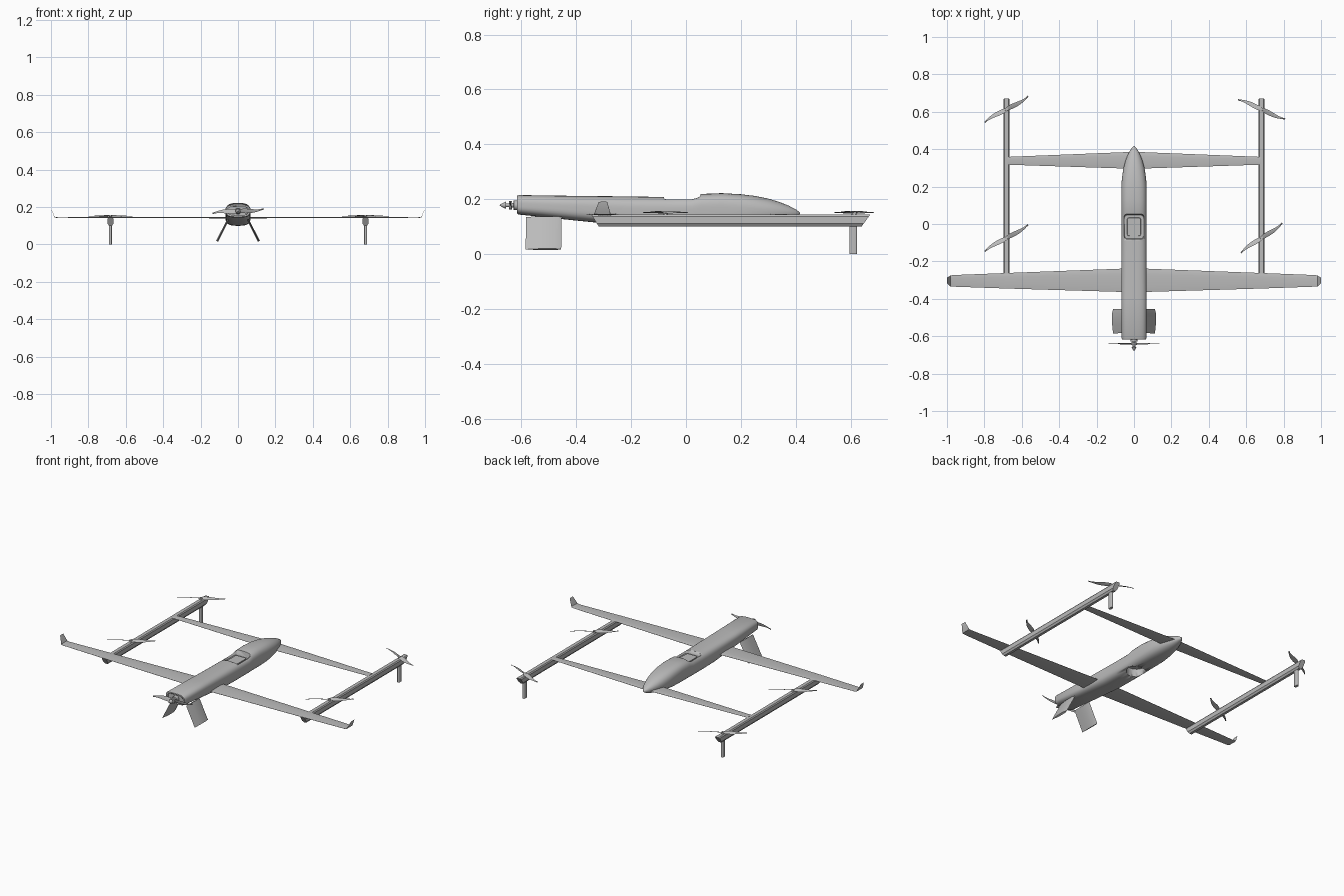
import bpy, bmesh
from math import sin, cos, pi, radians
from mathutils import Matrix, Vector

if "Cube" in bpy.data.objects:
    bpy.data.objects.remove(bpy.data.objects["Cube"])

grey = bpy.data.materials.new("airframe grey")
grey.use_nodes = True
grey.diffuse_color = (0.5, 0.5, 0.5, 1)
grey.node_tree.nodes["Principled BSDF"].inputs["Base Color"].default_value = (0.5, 0.5, 0.5, 1)


def loft(name, rings, smooth=30):
    """Skin a list of equal-length point rings and cap both ends."""
    bm = bmesh.new()
    rows = [[bm.verts.new(p) for p in ring] for ring in rings]
    n = len(rows[0])
    for a, b in zip(rows, rows[1:]):
        for i in range(n):
            j = (i + 1) % n
            bm.faces.new((a[i], a[j], b[j], b[i]))
    bm.faces.new(rows[0])
    bm.faces.new(rows[-1])
    bmesh.ops.recalc_face_normals(bm, faces=bm.faces)
    mesh = bpy.data.meshes.new(name)
    bm.to_mesh(mesh)
    bm.free()
    mesh.materials.append(grey)
    obj = bpy.data.objects.new(name, mesh)
    bpy.context.collection.objects.link(obj)
    bpy.ops.object.select_all(action='DESELECT')
    bpy.context.view_layer.objects.active = obj
    obj.select_set(True)
    bpy.ops.object.shade_smooth_by_angle(angle=radians(smooth))
    return obj


def oval(y, half, top, bottom, power=3.2, n=40):
    """Rounded-square ring across the y axis."""
    mid, h = (top + bottom) / 2, (top - bottom) / 2
    ring = []
    for i in range(n):
        c, s = cos(2 * pi * i / n), sin(2 * pi * i / n)
        k = (abs(c) ** power + abs(s) ** power) ** (-1 / power)
        ring.append((half * c * k, y, mid + h * s * k))
    return ring


def disc(x, y, z, r, axis='Z', n=24):
    ring = [(r * cos(2 * pi * i / n), r * sin(2 * pi * i / n)) for i in range(n)]
    return [(x + a, y + b, z) if axis == 'Z' else (x + a, y, z + b) for a, b in ring]


def plate(x, y, z, half_x, half_y, corner=0.012):
    """Rounded rectangle ring across the z axis."""
    ring = []
    for q, (sx, sy) in enumerate(((1, 1), (-1, 1), (-1, -1), (1, -1))):
        for k in range(5):
            a = pi / 2 * (q + k / 4)
            ring.append((x + sx * (half_x - corner) + corner * cos(a),
                         y + sy * (half_y - corner) + corner * sin(a), z))
    return ring


def cut(target, cutter):
    mod = target.modifiers.new("cut", 'BOOLEAN')
    mod.object, mod.operation, mod.solver = cutter, 'DIFFERENCE', 'EXACT'
    bpy.context.view_layer.objects.active = target
    bpy.ops.object.modifier_apply(modifier=mod.name)
    bpy.data.objects.remove(cutter)


def foil(x, y0, y1, z, thick, n=8):
    """Airfoil ring across the x axis, blunt edge towards +y."""
    upper, lower = [], []
    for i in range(n + 1):
        t = i / n
        h = thick * (0.08 + 1.9 * t ** 0.8 * (1 - t) ** 0.5 * 0.5)
        upper.append((x, y0 + (y1 - y0) * t, z + h))
        lower.append((x, y0 + (y1 - y0) * t, z - h * 0.6))
    return upper + lower[::-1]


# Fuselage: y, half width, top, bottom
sections = [(-0.617, .064, .212, .148), (-0.61, .067, .215, .144), (-0.4, .068, .212, .122),
            (-0.2, .068, .21, .102), (-0.09, .068, .208, .1), (0.02, .068, .208, .1),
            (0.055, .068, .219, .1), (0.13, .068, .222, .1), (0.2, .068, .218, .1),
            (0.25, .064, .212, .103), (0.3, .056, .202, .108), (0.34, .045, .19, .115),
            (0.375, .031, .176, .124), (0.4, .017, .163, .134), (0.412, .007, .154, .141),
            (0.416, .001, .149, .147)]
rings = [oval(y, w, t, b, 2.2 if y > 0.33 else 3.2 - max(0, y - 0.13) * 5)
         for y, w, t, b in sections]
fuselage = loft("fuselage", rings)
cut(fuselage, loft("bay_cutter", [plate(0, -0.015, 0.185, .05, .062), plate(0, -0.015, 0.25, .06, .074)]))
cut(fuselage, loft("belly_cutter", [disc(0, 0.02, 0.05, .055), disc(0, 0.02, 0.15, .055)]))
cut(fuselage, loft("tail_cutter", [oval(-0.7, .054, .204, .156), oval(-0.605, .054, .204, .156)]))

# Hatch inside the top bay
loft("bay_hatch", [plate(0, -0.015, 0.18, .038, .05), plate(0, -0.015, 0.192, .036, .048)])

# Main wing and fore wing: one span-wise loft each, with upswept tips on the main wing
half_wing = [(0, -.365, -.237, .143, .01), (.07, -.363, -.239, .143, .01), (.68, -.345, -.262, .143, .007),
             (.965, -.335, -.273, .143, .005), (.98, -.335, -.275, .146, .005), (1, -.318, -.287, .19, .002)]
half_canard = [(0, .295, .386, .143, .008), (.675, .317, .359, .143, .006)]
for name, half in (("main_wing", half_wing), ("fore_wing", half_canard)):
    span = [(-x, *rest) for x, *rest in half[:0:-1]] + half
    loft(name, [foil(*s) for s in span])


def rotor(name, centre, angle, pitch_axis=None):
    """Two-blade propeller with gently S-curved, twisted blades."""
    place = Matrix.Translation(centre) @ (pitch_axis or Matrix()) @ Matrix.Rotation(radians(angle), 4, 'Z')
    rings = []
    for i in range(-10, 11):
        t = i / 10
        a = abs(t)
        chord = 0.004 + 0.010 * sin(pi * min(1, a + 0.12) ** 0.8) * (1 - 0.3 * a)
        twist = radians(24 - 14 * a) * (1 if t >= 0 else -1)
        bend = -0.010 * sin(pi * t) * a
        ring = []
        for u, v in ((-1, 0), (0, .0016), (1, 0), (0, -.0016)):
            dy, dz = u * chord, v
            ring.append(place @ Vector((0.136 * t, bend + dy * cos(twist) - dz * sin(twist),
                                        dy * sin(twist) + dz * cos(twist))))
        rings.append(ring)
    loft(name, rings)


# Booms, rotors and front legs on both sides
for side, word in ((1, "left"), (-1, "right")):
    bx = 0.682 * side
    outline = ((-.5, 0), (-1, .25), (-1, .85), (-.7, 1), (.7, 1), (1, .85), (1, .25), (.5, 0))
    ends = []
    for low, high in ((-0.318, -0.345), (0.64, 0.672)):
        ends.append([(bx + 0.0155 * u, low + (high - low) * v, 0.1 + 0.044 * v) for u, v in outline])
    loft(word + "_boom", ends)
    loft(word + "_front_leg", [plate(bx, 0.61, 0, .008, .014, .006), plate(bx, 0.61, 0.11, .008, .014, .006)])
    for y, place, angle in ((0.613, "front", -22 if side > 0 else 31),
                            (-0.075, "rear", 36 if side > 0 else 32)):
        rotor(f"{word}_{place}_rotor", (bx, y, 0.152), angle)
        loft(f"{word}_{place}_rotor_hub", [disc(bx, y, 0.14, .009), disc(bx, y, 0.155, .008)])
    # Splayed tail fin
    fin = []
    for x, z, y0, y1 in ((.052, .135, -.583, -.453), (.112, .017, -.585, -.455)):
        fin.append([(side * (x + dx), y, z + dx * 0.5) for y, dx in
                    ((y0, 0), (y0 + .05, -.005), (y1 - .02, -.005), (y1, 0), (y1 - .02, .005), (y0 + .05, .005))])
    loft(word + "_tail_fin", fin)

# Pusher motor, propeller and spinner
loft("pusher_motor", [disc(0, y, 0.178, r, 'Y') for y, r in
                      ((-.6, .018), (-.628, .018), (-.629, .008), (-.634, .008), (-.635, .016), (-.646, .016))])
loft("pusher_spinner", [disc(0, y, 0.178, r, 'Y') for y, r in
                        ((-.64, .007), (-.656, .007), (-.657, .013), (-.67, .007), (-.68, .001))])
rotor("pusher_propeller", (0, -0.64, 0.178), 5, Matrix.Rotation(pi / 2, 4, 'X'))
